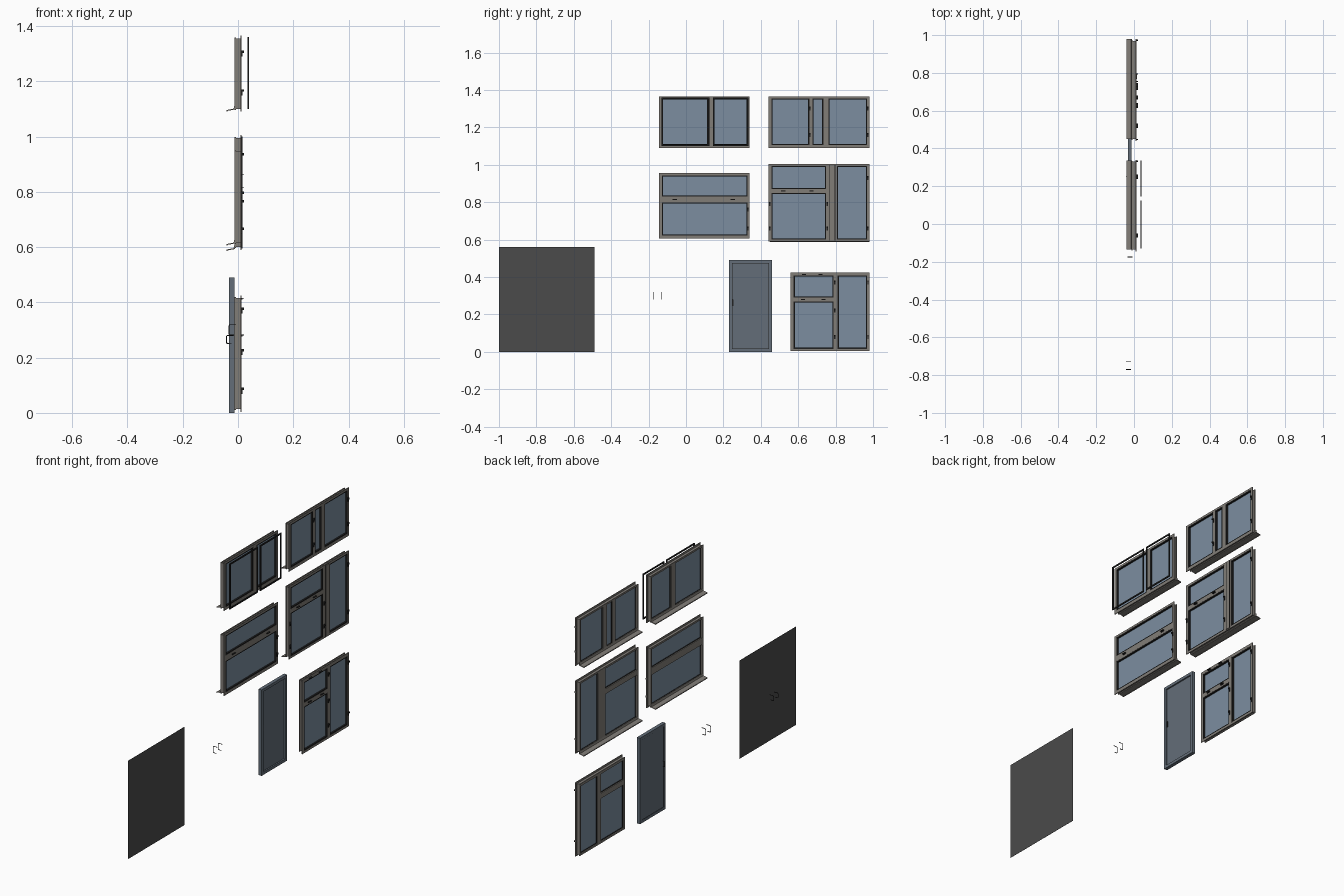
import bpy, bmesh

cube = bpy.data.objects.get("Cube")
if cube:
    bpy.data.objects.remove(cube)


def material(name, rgb):
    m = bpy.data.materials.new(name)
    m.use_nodes = True
    m.diffuse_color = (*rgb, 1)
    m.node_tree.nodes["Principled BSDF"].inputs["Base Color"].default_value = (*rgb, 1)
    return m


FRAME = material("warm grey frame", (0.22, 0.205, 0.185))
GLASS = material("blue grey glass", (0.2, 0.27, 0.35))
DOOR = material("slate door", (0.125, 0.155, 0.19))
PANEL = material("charcoal panel", (0.07, 0.07, 0.07))
BLACK = material("black rubber", (0.015, 0.015, 0.015))


def finish(name, bm, mat):
    bmesh.ops.recalc_face_normals(bm, faces=bm.faces)
    me = bpy.data.meshes.new(name)
    bm.to_mesh(me)
    bm.free()
    me.materials.append(mat)
    ob = bpy.data.objects.new(name, me)
    bpy.context.collection.objects.link(ob)
    return ob


def grow(r, d):
    return (r[0] - d, r[1] + d, r[2] - d, r[3] + d)


def slab(name, x0, x1, rect, mat, holes=()):
    """Plate in the YZ plane, rect = (y0, y1, z0, z1), with rectangular openings."""
    bm = bmesh.new()
    rects = [rect, *holes]
    ys = sorted({v for r in rects for v in r[:2]})
    zs = sorted({v for r in rects for v in r[2:]})
    verts = {(y, z): bm.verts.new((x0, y, z)) for y in ys for z in zs}
    for a, b in zip(ys, ys[1:]):
        for c, d in zip(zs, zs[1:]):
            y, z = (a + b) / 2, (c + d) / 2
            if not any(h[0] < y < h[1] and h[2] < z < h[3] for h in holes):
                bm.faces.new([verts[p] for p in ((a, c), (b, c), (b, d), (a, d))])
    geom = bmesh.ops.extrude_face_region(bm, geom=bm.faces[:])["geom"]
    moved = [g for g in geom if isinstance(g, bmesh.types.BMVert)]
    bmesh.ops.translate(bm, verts=moved, vec=(x1 - x0, 0, 0))
    bmesh.ops.delete(bm, geom=[v for v in bm.verts if not v.link_faces], context='VERTS')
    return finish(name, bm, mat)


def sill(name, y0, y1, z):
    """Sloping sheet with a drip edge, on the outer side."""
    profile = [(-.01, .003), (-.013, .003), (-.016, -.009), (-.041, -.014),
               (-.041, -.019), (-.039, -.019), (-.038, -.017), (-.01, -.012)]
    bm = bmesh.new()
    face = bm.faces.new([bm.verts.new((x, y0, z + h)) for x, h in profile])
    geom = bmesh.ops.extrude_face_region(bm, geom=[face])["geom"]
    bmesh.ops.translate(bm, verts=[g for g in geom if isinstance(g, bmesh.types.BMVert)],
                        vec=(0, y1 - y0, 0))
    finish(name, bm, FRAME)


def hardware(name, y, z, upright=True):
    """Small hinge or catch standing off the inner face."""
    a, b = (.003, .011) if upright else (.011, .003)
    slab(name + "_base", .013, .017, (y - a, y + a, z - b, z + b), BLACK)
    slab(name + "_knob", .017, .022, (y - a, y + a, z + b * .2, z + b), BLACK)


def window(name, rect, panes, hinges=(), catches=()):
    core = grow(rect, -.01)
    sash = [grow(p, .004) for p in panes]
    slab(name + "_outer_trim", -.013, -.008, grow(rect, -.006), FRAME, panes)
    slab(name + "_core", -.008, .009, core, FRAME, sash)
    slab(name + "_inner_trim", .009, .013, rect, FRAME, sash)
    for i, p in enumerate(panes):
        slab(f"{name}_gasket_{i}", -.007, .0125, grow(p, .004), BLACK, [grow(p, -.002)])
        slab(f"{name}_glass_{i}", -.003, .003, p, GLASS)
    for i, (y, z) in enumerate(hinges):
        hardware(f"{name}_hinge_{i}", y, z)
    for i, (y, z) in enumerate(catches):
        hardware(f"{name}_catch_{i}", y, z, False)


# Upper windows
window("two_pane_window", (-.145, .34, 1.09, 1.365),
       [(-.125, .115, 1.11, 1.35), (.15, .325, 1.11, 1.35)])
window("three_pane_window", (.44, .98, 1.09, 1.365),
       [(.46, .655, 1.11, 1.35), (.68, .73, 1.11, 1.35), (.765, .965, 1.11, 1.35)],
       [(y, z) for y in (.662, .972) for z in (1.16, 1.3)])

# Middle windows
window("transom_window", (-.145, .34, .605, .955),
       [(-.125, .325, .835, .94), (-.125, .325, .625, .795)],
       [(.332, .66), (.332, .76)], [(-.06, .815), (.25, .815)])
window("large_window", (.44, .98, .59, 1.005),
       [(.46, .745, .875, .99), (.46, .745, .605, .845), (.81, .965, .605, .99)],
       [(.448, .66), (.448, .79), (.755, .66), (.755, .79), (.972, .66), (.972, .93)],
       [(.52, .86), (.67, .86)])
slab("large_window_mullion", .013, .016, (.77, .795, .595, 1), FRAME)
for y in (.768, .795):
    slab("large_window_mullion_seal", .012, .0165, (y, y + .003, .595, 1), BLACK)

# Lower window
window("small_window", (.56, .98, .004, .425),
       [(.58, .785, .295, .405), (.58, .785, .02, .265), (.815, .965, .02, .405)],
       [(y, z) for y in (.795, .973) for z in (.08, .37)] + [(.795, .22)],
       [(.625, .28), (.735, .28), (.63, .413), (.72, .413)])

# Window sills
sill("upper_left_sill", -.135, .335, 1.11)
sill("upper_right_sill", .45, .98, 1.11)
sill("middle_left_sill", -.135, .335, .625)
sill("middle_right_sill", .45, .98, .605)

# Loose insect screen frames
for name, r in (("wide", (-.13, .125, 1.1, 1.36)), ("narrow", (.145, .335, 1.1, 1.36))):
    slab(name + "_screen_frame", .035, .04, r, BLACK, [grow(r, -.008)])

# Door: leaf set into a casing
door = (.23, .46, 0, .49)
slab("door_casing", -.032, -.012, door, DOOR, [grow(door, -.016)])
slab("door_leaf", -.03, -.018, grow(door, -.018), DOOR)
slab("door_seal", -.03, -.02, grow(door, -.016), BLACK, [grow(door, -.018)])
slab("door_lock_plate", -.018, -.015, (.248, .254, .245, .28), BLACK)

# Large flat panel
slab("flat_panel", .005, .006, (-1, -.49, 0, .56), PANEL)


def pull(name, y, x, z, h):
    """Bent wire pull handle."""
    cu = bpy.data.curves.new(name, 'CURVE')
    cu.dimensions = '3D'
    cu.bevel_depth = .0018
    cu.bevel_resolution = 1
    cu.use_fill_caps = True
    sp = cu.splines.new('POLY')
    path = [(.026, h), (.003, h), (0, h - .004), (0, .004), (.003, 0), (.018, 0)]
    sp.points.add(len(path) - 1)
    for p, (dx, dz) in zip(sp.points, path):
        p.co = (x + dx, y, z + dz, 1)
    ob = bpy.data.objects.new(name, cu)
    bpy.context.collection.objects.link(ob)
    cu.materials.append(BLACK)


# Handles: a loose pair, a pair behind the panel and one on the door
for i, y in enumerate((-.175, -.13)):
    pull(f"loose_handle_{i}", y, -.033, .282, .037)
for i, y in enumerate((-.77, -.73)):
    pull(f"panel_handle_{i}", y, -.042, .252, .028)
pull("door_handle", .25, -.042, .25, .03)
